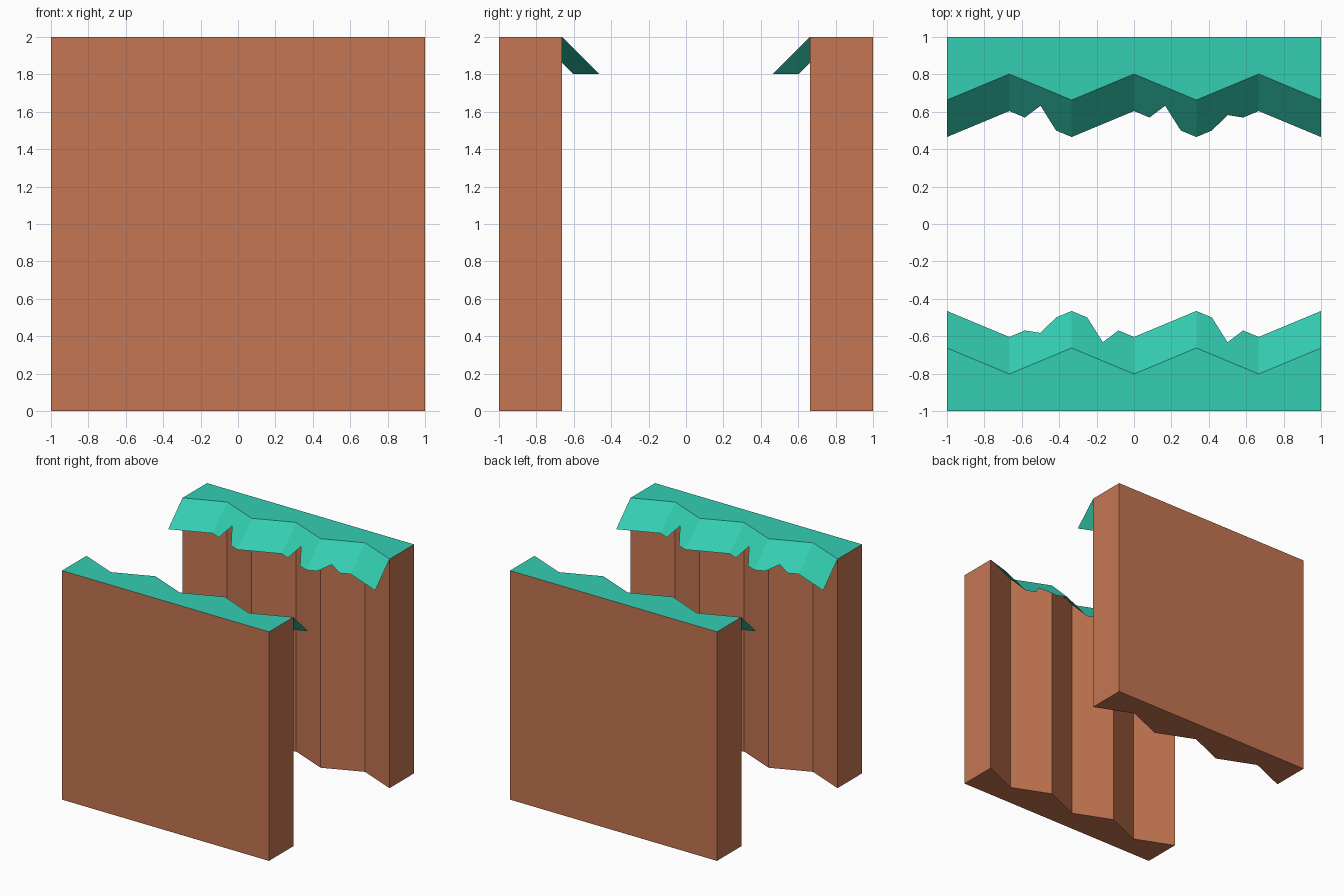
import bpy
import bmesh
from mathutils import Matrix
from math import pi

if "Cube" in bpy.data.objects:
    bpy.data.objects.remove(bpy.data.objects["Cube"])

INNER, OUTER = 0.663, 0.802   # ridge and groove distance from the centre line
LIP = 0.198                   # how far the grass hangs out and down
STEPS = 24                    # samples across the width
NOTCHES = {6: 0.15, 10: 0.1, 18: 0.1}   # sample number -> shorter overhang


def material(name, color):
    mat = bpy.data.materials.new(name)
    mat.diffuse_color = color
    mat.use_nodes = True
    mat.node_tree.nodes["Principled BSDF"].inputs["Base Color"].default_value = mat.diffuse_color
    return mat


def finish(name, bm, mat, angle):
    bm.transform(Matrix.Rotation(angle, 4, 'Z'))
    mesh = bpy.data.meshes.new(name)
    bm.to_mesh(mesh)
    bm.free()
    mesh.materials.append(mat)
    obj = bpy.data.objects.new(name, mesh)
    bpy.context.collection.objects.link(obj)


def edge_y(i):
    # zigzag line: ridge at every 8th sample, groove halfway between
    t = abs((i % 8) - 4) / 4
    return -(OUTER + (INNER - OUTER) * t)


def x_at(i):
    return -1 + 2 * i / STEPS


rock = material("rock", (0.56, 0.18, 0.085, 1))
grass = material("grass", (0.035, 0.62, 0.45, 1))


def build_wall(side, angle):
    # rock body: zigzag profile extruded upwards, top left open for the grass
    bm = bmesh.new()
    outline = [(1, -1), (-1, -1)] + [(x_at(i), edge_y(i)) for i in range(0, STEPS + 1, 4)]
    low = [bm.verts.new((x, y, 0)) for x, y in outline]
    high = [bm.verts.new((x, y, 2)) for x, y in outline]
    n = len(outline)
    bm.faces.new(low)
    for i in range(n):
        j = (i + 1) % n
        bm.faces.new((low[i], high[i], high[j], low[j]))
    bmesh.ops.recalc_face_normals(bm, faces=bm.faces)
    finish(side + "_cliff_rock", bm, rock, angle)

    # grass: flat top plus the ragged sloping overhang
    bm = bmesh.new()
    rim, hem = [], []
    for i in range(STEPS + 1):
        d = NOTCHES.get(i, LIP)
        rim.append(bm.verts.new((x_at(i), edge_y(i), 2)))
        hem.append(bm.verts.new((x_at(i), edge_y(i) + d, 2 - d)))
    back = [bm.verts.new((x_at(i), -1, 2)) for i in range(STEPS + 1)]
    for i in range(STEPS):
        bm.faces.new((back[i], back[i + 1], rim[i + 1], rim[i]))
        bm.faces.new((rim[i], rim[i + 1], hem[i + 1], hem[i]))
    bmesh.ops.dissolve_limit(bm, angle_limit=0.01, verts=bm.verts, edges=bm.edges)
    finish(side + "_cliff_grass", bm, grass, angle)


# the back wall is the front wall turned half way round
build_wall("front", 0)
build_wall("back", pi)
